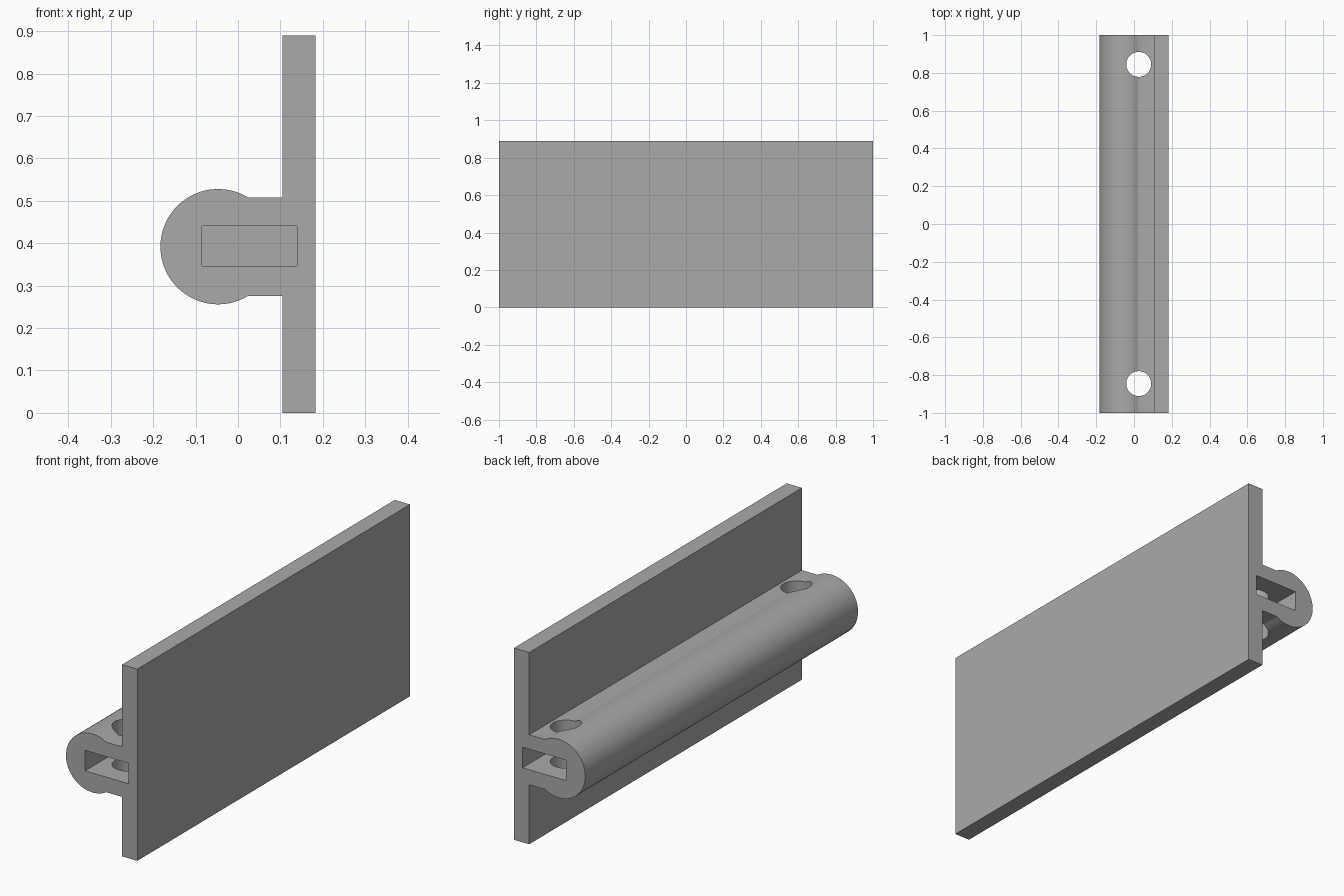
import bpy
import bmesh
import math

if "Cube" in bpy.data.objects:
    bpy.data.objects.remove(bpy.data.objects["Cube"])

grey = bpy.data.materials.new("plain grey")
grey.diffuse_color = (0.4, 0.4, 0.4, 1)
grey.use_nodes = True
grey.node_tree.nodes["Principled BSDF"].inputs["Base Color"].default_value = grey.diffuse_color


def cut(target, cutter):
    mod = target.modifiers.new("cut", "BOOLEAN")
    mod.operation = "DIFFERENCE"
    mod.solver = "EXACT"
    mod.object = cutter
    bpy.context.view_layer.objects.active = target
    bpy.ops.object.modifier_apply(modifier=mod.name)
    bpy.data.objects.remove(cutter)


# Cross-section: flat plate, neck and round bead
CX, CZ, R, NECK = -0.047, 0.392, 0.136, 0.116
PLATE_IN, PLATE_OUT, HEIGHT = 0.105, 0.183, 0.89
start = math.asin(NECK / R)
STEPS = 48
profile = [(PLATE_OUT, 0), (PLATE_OUT, HEIGHT), (PLATE_IN, HEIGHT), (PLATE_IN, CZ + NECK)]
for i in range(STEPS + 1):
    a = start + (2 * math.pi - 2 * start) * i / STEPS
    profile.append((CX + R * math.cos(a), CZ + R * math.sin(a)))
profile += [(PLATE_IN, CZ - NECK), (PLATE_IN, 0)]

# Extrude the section along the length
bm = bmesh.new()
face = bm.faces.new([bm.verts.new((x, -1, z)) for x, z in profile])
ext = bmesh.ops.extrude_face_region(bm, geom=[face])
bmesh.ops.translate(bm, vec=(0, 2, 0),
                    verts=[v for v in ext["geom"] if isinstance(v, bmesh.types.BMVert)])
bmesh.ops.recalc_face_normals(bm, faces=bm.faces)
mesh = bpy.data.meshes.new("mounting_rail")
bm.to_mesh(mesh)
bm.free()
rail = bpy.data.objects.new("mounting_rail", mesh)
bpy.context.collection.objects.link(rail)
mesh.materials.append(grey)

# Blind end slots, each crossed by a vertical through hole
SLOT_DEPTH = 0.31
for side in (-1, 1):
    bpy.ops.mesh.primitive_cube_add(size=1, location=(0.027, side * (1.05 - SLOT_DEPTH / 2), 0.3935))
    slot = bpy.context.object
    slot.name = "slot_cutter"
    slot.scale = (0.224, SLOT_DEPTH + 0.1, 0.095)
    slot.hide_render = True
    cut(rail, slot)
    bpy.ops.mesh.primitive_cylinder_add(vertices=40, radius=0.066, depth=0.6,
                                        location=(0.025, side * 0.845, CZ))
    hole = bpy.context.object
    hole.name = "hole_cutter"
    hole.hide_render = True
    cut(rail, hole)

# Smooth bead and holes, crisp corners
bpy.ops.object.select_all(action="DESELECT")
rail.select_set(True)
bpy.context.view_layer.objects.active = rail
bpy.ops.object.shade_smooth_by_angle(angle=math.radians(32))
